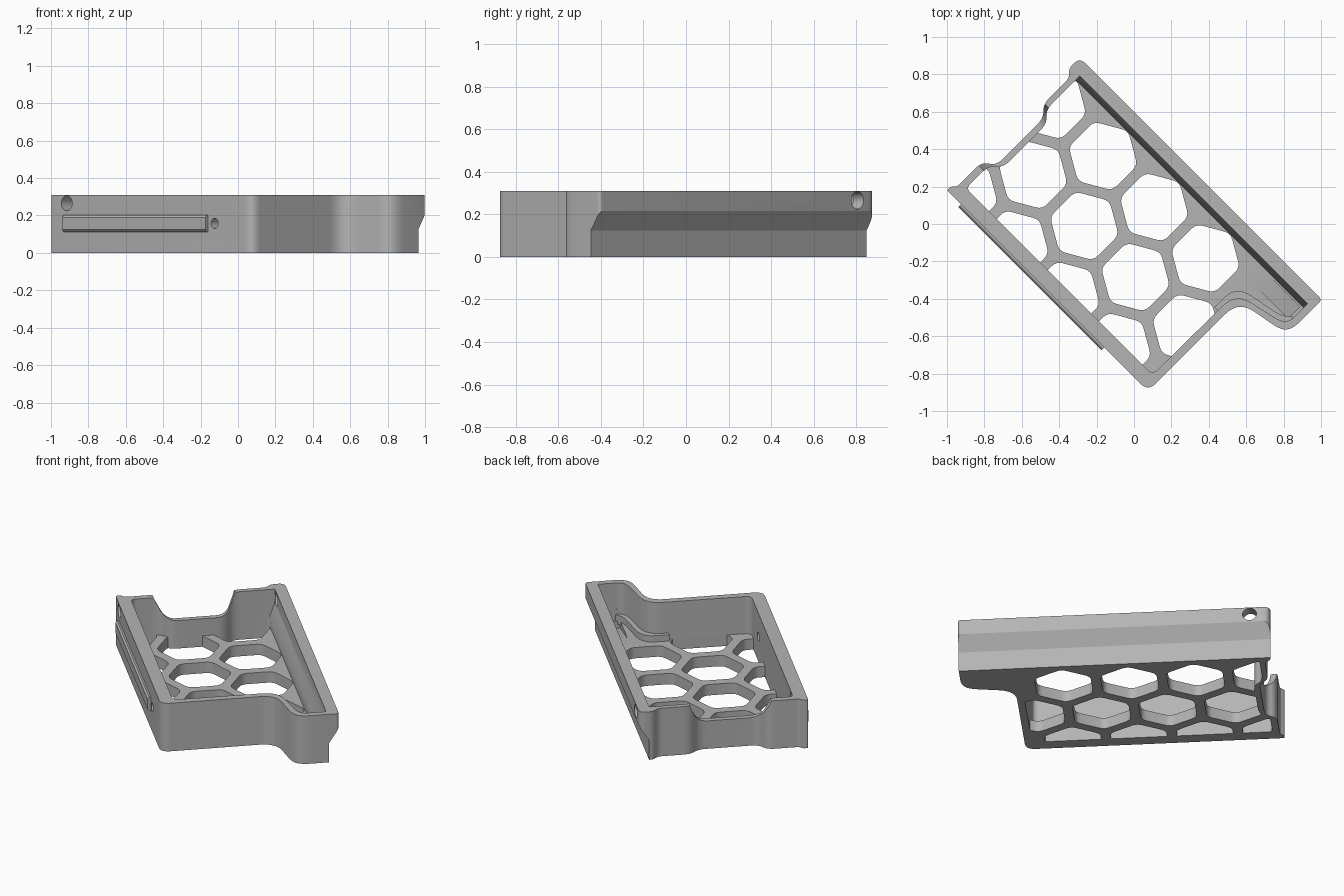
import bpy, bmesh, math
from mathutils import Matrix, Vector

cube = bpy.data.objects.get("Cube")
if cube:
    bpy.data.objects.remove(cube, do_unlink=True)

grey = bpy.data.materials.new("light_grey")
grey.use_nodes = True
colour = (0.46, 0.46, 0.46, 1)
grey.diffuse_color = colour
grey.node_tree.nodes["Principled BSDF"].inputs["Base Color"].default_value = colour

# The tray is laid out along u (length) and v (width), then turned on the ground
TURN = Matrix.Rotation(math.radians(-45), 4, 'Z')
HEIGHT, FLOOR = 0.31, 0.07


def rounded(points, steps=6):
    """Round each (x, y, radius) corner of a closed outline."""
    out = []
    n = len(points)
    for i, (x, y, r) in enumerate(points):
        p = Vector((x, y))
        if r == 0:
            out.append(p)
            continue
        a = Vector(points[i - 1][:2]) - p
        b = Vector(points[(i + 1) % n][:2]) - p
        a = p + a.normalized() * min(r, a.length * 0.48)
        b = p + b.normalized() * min(r, b.length * 0.48)
        for s in range(steps + 1):
            t = s / steps
            out.append(a * (1 - t) ** 2 + p * 2 * t * (1 - t) + b * t * t)
    return out


def add_prism(bm, outline, low, high, axis='z'):
    """Extrude an outline along z, or a (v, z) profile along u, or (u, z) along v."""
    place = {'z': lambda p, h: (p[0], p[1], h),
             'u': lambda p, h: (h, p[0], p[1]),
             'v': lambda p, h: (p[0], h, p[1])}[axis]
    face = bm.faces.new([bm.verts.new(place(p, low)) for p in outline])
    moved = bmesh.ops.extrude_face_region(bm, geom=[face])["geom"]
    shift = Vector(place((0, 0), high - low))
    bmesh.ops.translate(bm, vec=shift, verts=[g for g in moved if isinstance(g, bmesh.types.BMVert)])


def finish(bm, name):
    bmesh.ops.recalc_face_normals(bm, faces=bm.faces[:])
    bm.transform(TURN)
    mesh = bpy.data.meshes.new(name)
    bm.to_mesh(mesh)
    bm.free()
    mesh.materials.append(grey)
    obj = bpy.data.objects.new(name, mesh)
    bpy.context.collection.objects.link(obj)
    return obj


def prism(name, outline, low, high, axis='z'):
    bm = bmesh.new()
    add_prism(bm, outline, low, high, axis)
    return finish(bm, name)


def boolean(target, tool, operation='DIFFERENCE'):
    mod = target.modifiers.new("cut", 'BOOLEAN')
    mod.operation, mod.solver, mod.object = operation, 'EXACT', tool
    bpy.context.view_layer.objects.active = target
    bpy.ops.object.modifier_apply(modifier=mod.name)
    bpy.data.objects.remove(tool, do_unlink=True)


def circle(x, y, r, count=24):
    return [(x + r * math.cos(math.tau * i / count), y + r * math.sin(math.tau * i / count))
            for i in range(count)]


# Outer wall outline with stepped end and side bump
outer = rounded([
    (-0.834, -0.58, 0.01), (0.686, -0.58, 0.06), (0.686, 0.105, 0.1),
    (0.96, 0.155, 0.06), (0.997, 0.21, 0.05), (0.997, 0.424, 0.02),
    (-0.834, 0.424, 0.045), (-0.834, 0.34, 0.03), (-0.797, 0.31, 0.03),
    (-0.797, 0.11, 0.05), (-0.742, 0.06, 0.05), (-0.742, -0.30, 0.05),
    (-0.81, -0.34, 0.05), (-0.81, -0.53, 0.02), (-0.834, -0.55, 0.01)])
tray = prism("tray", outer, 0, HEIGHT)

# Undercut below the long overhanging lip
boolean(tray, prism("undercut", [(0.366, -0.1), (0.366, 0.125), (0.424, 0.215),
                                 (0.6, 0.215), (0.6, -0.1)], -1.2, 1.2, 'u'))

# Main cavity
inner = rounded([
    (-0.77, -0.5, 0.03), (0.64, -0.5, 0.04), (0.645, 0.125, 0.1),
    (0.92, 0.185, 0.05), (0.957, 0.22, 0.04), (0.957, 0.325, 0.01),
    (-0.765, 0.325, 0.02), (-0.765, 0.1, 0.05), (-0.708, 0.05, 0.05),
    (-0.708, -0.28, 0.05), (-0.77, -0.33, 0.05)])
boolean(tray, prism("cavity", inner, FLOOR, 0.5))
boolean(tray, prism("upper_cavity", [(0.24, 0.14), (0.325, 0.14), (0.354, 0.225),
                                     (0.354, 0.5), (0.24, 0.5)], -0.765, 0.957, 'u'))

# Dip in the end wall
dip = rounded([(-0.39, 0.5, 0), (-0.37, 0.31, 0.05), (-0.3, 0.18, 0.06),
               (0.06, 0.18, 0.06), (0.12, 0.31, 0.05), (0.14, 0.5, 0)])
boolean(tray, prism("dip", dip, -0.95, -0.69, 'u'))

# Sunken ramp in the floor of the bump
boolean(tray, prism("ramp", [(0.7, 0.1), (0.7, FLOOR), (0.94, 0.025), (0.94, 0.1)],
                    0.225, 0.315, 'v'))

# Screw holes through the long walls, and a small one beside the rail
for low, high in ((-0.7, -0.45), (0.3, 0.6)):
    boolean(tray, prism("screw_hole", circle(-0.715, 0.266, 0.041), low, high, 'v'))
boolean(tray, prism("pin_hole", circle(0.403, 0.158, 0.027), -0.7, -0.45, 'v'))

# Honeycomb openings, trimmed to the floor area
PITCH, RADIUS = 0.387, 0.19
bm = bmesh.new()
for row, count in ((0, 4), (1, 4), (2, 4)):
    for k in range(count):
        u = 0.013 + PITCH * (k - 2 + (row % 2) * 0.5)
        v = 0.14 - row * PITCH * math.sqrt(3) / 2
        corners = [(u + RADIUS * math.sin(i * math.pi / 3),
                    v + RADIUS * math.cos(i * math.pi / 3), 0.035) for i in range(6)]
        add_prism(bm, rounded(corners, 4), -0.1, 0.1)
honeycomb = finish(bm, "honeycomb")
boolean(honeycomb, prism("floor_area", inner, -0.2, 0.2), 'INTERSECT')
boolean(tray, honeycomb)

# Chamfered rail on the outside of the long wall
rail = prism("side_rail", [(-0.59, 0.112), (-0.6, 0.124), (-0.6, 0.19), (-0.59, 0.202),
                           (-0.57, 0.202), (-0.57, 0.112)], -0.728, 0.354, 'u')

# Low curb following the inside of the bump
curb = prism("bump_curb", rounded([
    (0.652, -0.01, 0), (0.618, -0.01, 0), (0.622, 0.155, 0.1), (0.9, 0.208, 0.05),
    (0.95, 0.25, 0), (0.97, 0.22, 0), (0.93, 0.178, 0.05), (0.655, 0.118, 0.1)]),
    FLOOR - 0.02, 0.11)

for obj in (tray, rail, curb):
    bpy.ops.object.select_all(action='DESELECT')
    obj.select_set(True)
    bpy.context.view_layer.objects.active = obj
    bpy.ops.object.shade_smooth_by_angle(angle=math.radians(30))
